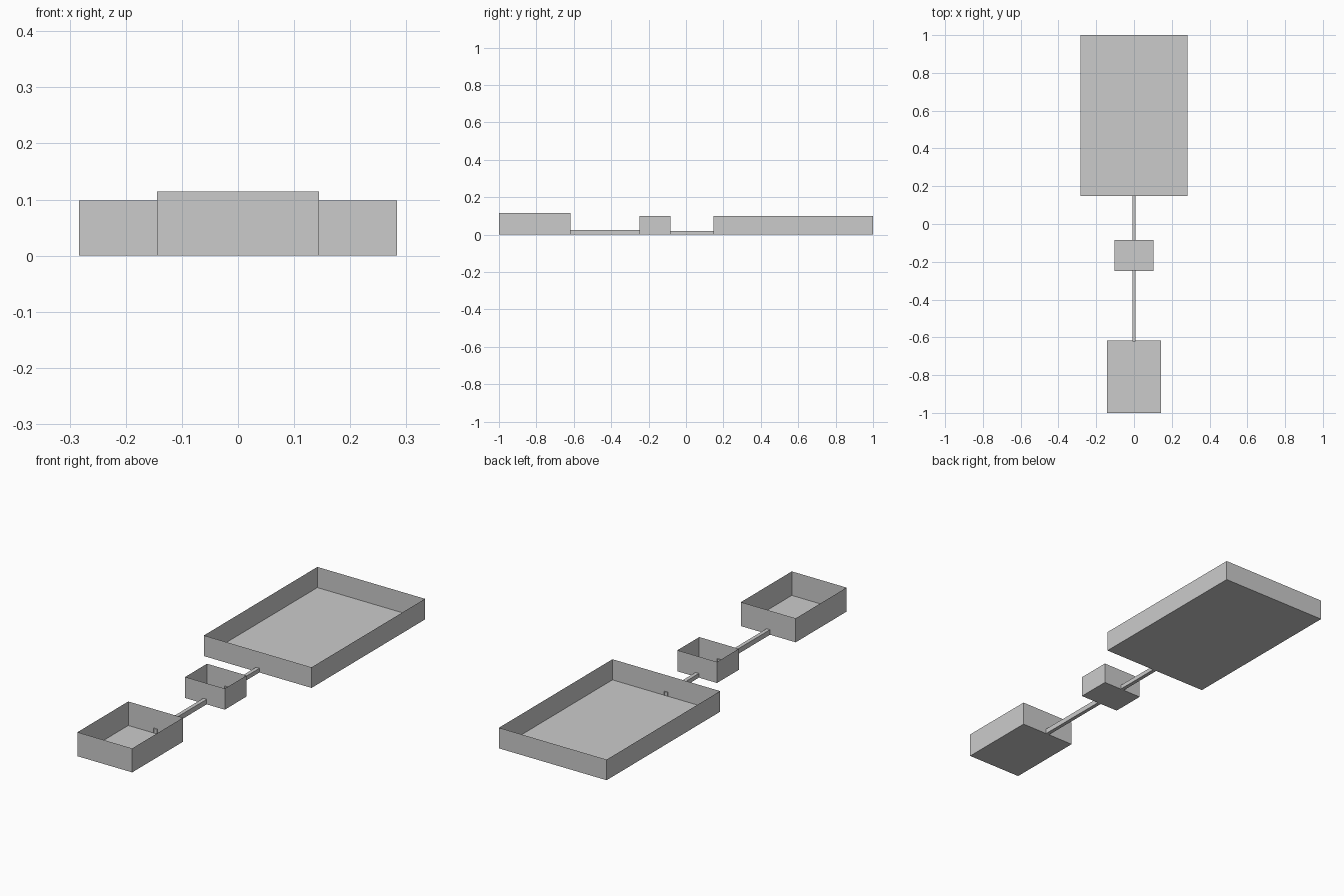
import bpy, bmesh

if "Cube" in bpy.data.objects:
    bpy.data.objects.remove(bpy.data.objects["Cube"])


def shell(name, x0, x1, y0, y1, z0, z1, open_axis, both=False):
    """Thin-sheet box, open at the + end of an axis (or at both ends)."""
    bm = bmesh.new()
    bmesh.ops.create_cube(bm, size=1)
    bm.normal_update()
    gone = [f for f in bm.faces
            if f.normal[open_axis] > 0.5 or (both and f.normal[open_axis] < -0.5)]
    bmesh.ops.delete(bm, geom=gone, context='FACES')
    lo, hi = (x0, y0, z0), (x1, y1, z1)
    for v in bm.verts:
        for i in range(3):
            v.co[i] = lo[i] if v.co[i] < 0 else hi[i]
    mesh = bpy.data.meshes.new(name)
    bm.to_mesh(mesh)
    bm.free()
    obj = bpy.data.objects.new(name, mesh)
    bpy.context.collection.objects.link(obj)
    return obj


# Open-topped basins: name, half width, y start, y end, height
for name, w, y0, y1, h in [
    ("large_basin", 0.283, 0.148, 1.0, 0.098),
    ("middle_basin", 0.104, -0.248, -0.084, 0.1),
    ("small_basin", 0.144, -1.0, -0.618, 0.114),
]:
    shell(name, -w, w, y0, y1, 0, h, 2)

# Square ducts linking the basins, ends poking slightly through the walls
for name, y0, y1, h in [
    ("front_duct", -0.622, -0.244, 0.024),
    ("rear_duct", -0.088, 0.152, 0.02),
]:
    shell(name, -0.009, 0.009, y0, y1, 0, h, 1, both=True)
